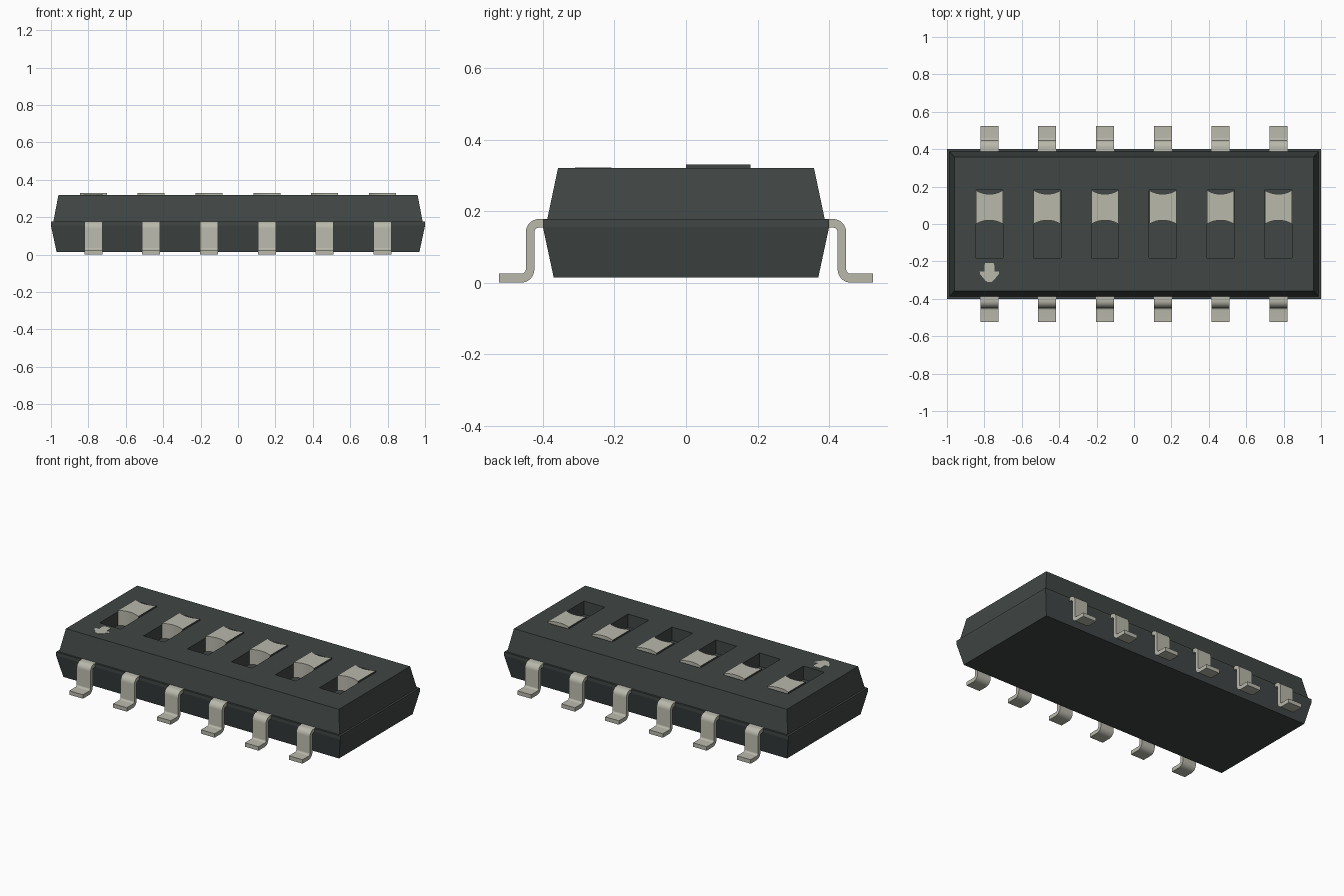
import bpy, bmesh, math

if "Cube" in bpy.data.objects:
    bpy.data.objects.remove(bpy.data.objects["Cube"])


def material(name, rgb):
    m = bpy.data.materials.new(name)
    m.diffuse_color = (*rgb, 1)
    m.use_nodes = True
    m.node_tree.nodes["Principled BSDF"].inputs["Base Color"].default_value = m.diffuse_color
    return m


DARK = material("dark_grey_plastic", (0.052, 0.062, 0.060))
LIGHT = material("pale_metal", (0.48, 0.48, 0.41))


def finish(name, bm, *mats):
    bmesh.ops.recalc_face_normals(bm, faces=bm.faces)
    me = bpy.data.meshes.new(name)
    bm.to_mesh(me)
    bm.free()
    for m in mats:
        me.materials.append(m)
    ob = bpy.data.objects.new(name, me)
    bpy.context.collection.objects.link(ob)
    return ob


def extrude(bm, outline, offset):
    """Closed prism from a 3D outline and an offset vector."""
    face = bm.faces.new([bm.verts.new(p) for p in outline])
    out = bmesh.ops.extrude_face_region(bm, geom=[face])["geom"]
    bmesh.ops.translate(bm, vec=offset,
                        verts=[v for v in out if isinstance(v, bmesh.types.BMVert)])


def arc(cx, cy, r, a0, a1, n=8):
    return [(cx + r * math.cos(math.radians(a0 + (a1 - a0) * i / n)),
             cy + r * math.sin(math.radians(a0 + (a1 - a0) * i / n))) for i in range(n + 1)]


XS = [-0.773 + 0.309 * i for i in range(6)]
TOP, FLOOR = 0.32, 0.235

# housing: stacked rectangles with tapered sides and a stepped parting line
bm = bmesh.new()
levels = [(0.97, 0.37, 0.015), (1.0, 0.40, 0.155), (1.0, 0.40, 0.177),
          (0.987, 0.388, 0.177), (0.96, 0.358, TOP)]
rings = [[bm.verts.new((sx * x, sy * y, z)) for sx, sy in ((-1, -1), (1, -1), (1, 1), (-1, 1))]
         for x, y, z in levels]
for a, b in zip(rings, rings[1:]):
    for i in range(4):
        j = (i + 1) % 4
        bm.faces.new((a[i], a[j], b[j], b[i]))
bm.faces.new(rings[0])
bm.faces.new(rings[-1])
housing = finish("housing", bm, DARK)

# slider pockets cut into the top
bm = bmesh.new()
for x in XS:
    extrude(bm, [(x + sx * 0.073, sy * 0.182, FLOOR)
                 for sx, sy in ((-1, -1), (1, -1), (1, 1), (-1, 1))], (0, 0, 0.2))
cutter = finish("pocket_cutter", bm, DARK)
cutter.hide_render = True
cutter.hide_set(True)
cut = housing.modifiers.new("pockets", "BOOLEAN")
cut.operation = "DIFFERENCE"
cut.solver = "EXACT"
cut.object = cutter

# sliders: blocks with concave front and back, dark flanks
half, sag = 0.072, 0.02
radius = (half ** 2 + sag ** 2) / (2 * sag)
spread = math.degrees(math.asin(half / radius))
for n, x in enumerate(XS):
    bm = bmesh.new()
    front = arc(x, sag - radius, radius, 90 + spread, 90 - spread)
    back = arc(x, 0.18 - sag + radius, radius, 270 + spread, 270 - spread)
    extrude(bm, [(px, py, FLOOR - 0.005) for px, py in front + back], (0, 0, 0.33 - FLOOR + 0.005))
    ob = finish(f"slider_{n + 1}", bm, LIGHT, DARK)
    for p in ob.data.polygons:
        p.material_index = 1 if abs(p.normal.x) > 0.9 else 0

# arrow mark printed beside the first slider
bm = bmesh.new()
right = [(0.022, -0.208), (0.026, -0.22), (0.026, -0.255), (0.052, -0.255),
         (0.050, -0.268), (0.022, -0.302), (0.010, -0.311)]
outline = right + [(-px, py) for px, py in reversed(right)]
extrude(bm, [(XS[0] + px, py, TOP - 0.001) for px, py in outline], (0, 0, 0.003))
finish("arrow_mark", bm, LIGHT)

# gull-wing pins, mirrored to both long sides
profile = ([(0.37, 0.178)] + arc(0.411, 0.141, 0.037, 90, 0) + arc(0.460, 0.037, 0.012, 180, 270)
           + [(0.523, 0.025), (0.523, 0.0)]
           + arc(0.461, 0.037, 0.037, 270, 180) + arc(0.411, 0.141, 0.013, 0, 90)
           + [(0.37, 0.154)])
for side, sign in (("front", -1), ("back", 1)):
    for n, x in enumerate(XS):
        bm = bmesh.new()
        extrude(bm, [(x - 0.048, sign * y, z) for y, z in profile], (0.096, 0, 0))
        bmesh.ops.remove_doubles(bm, verts=bm.verts, dist=1e-4)
        ob = finish(f"{side}_pin_{n + 1}", bm, LIGHT)
        bpy.ops.object.select_all(action="DESELECT")
        ob.select_set(True)
        bpy.context.view_layer.objects.active = ob
        bpy.ops.object.shade_smooth_by_angle(angle=math.radians(30))
